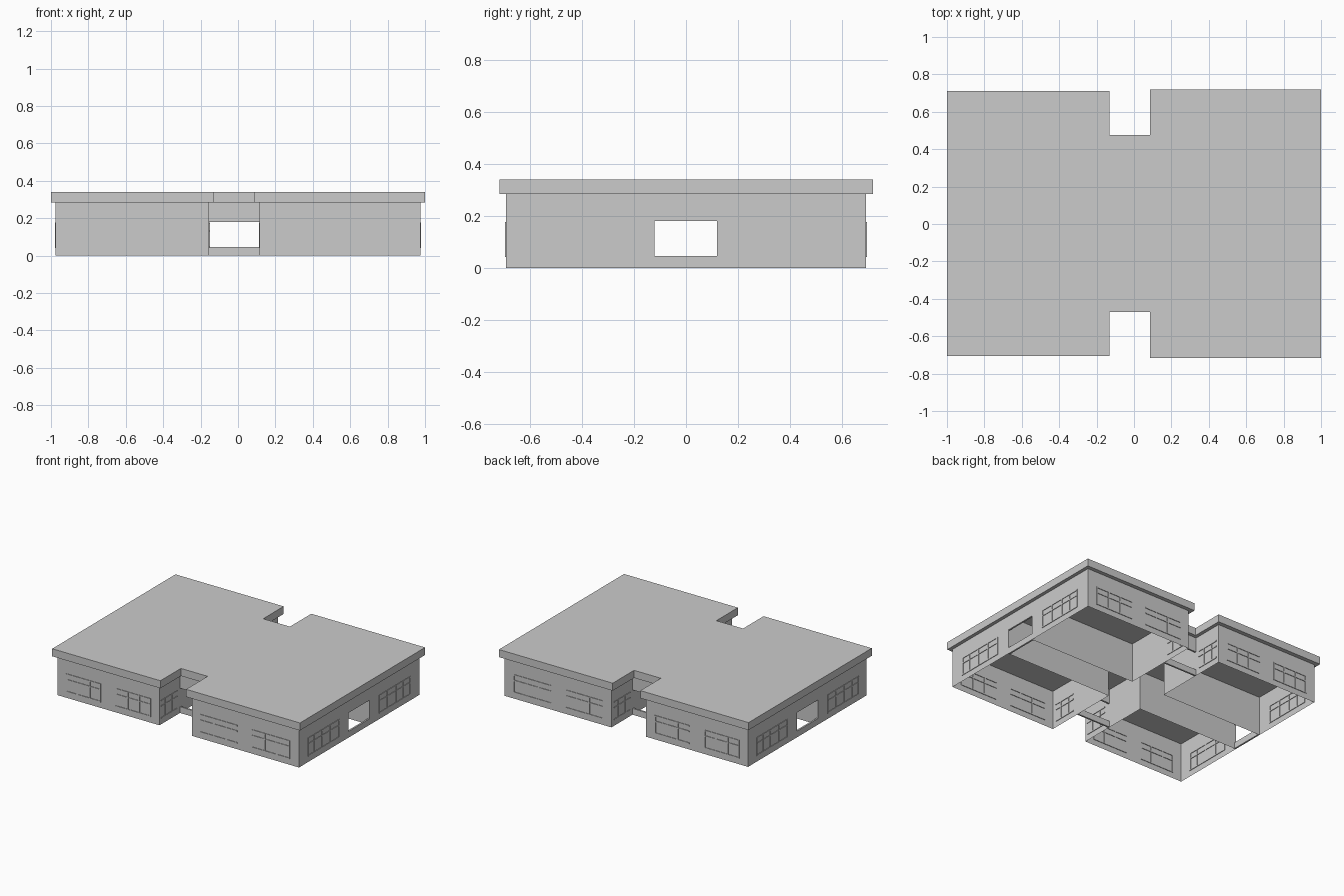
import bpy, bmesh

if "Cube" in bpy.data.objects:
    bpy.data.objects.remove(bpy.data.objects["Cube"])

WALL_TOP, ROOF_TOP = 0.285, 0.34
SILL, HEAD = 0.045, 0.18            # passage openings
XL, XR = -0.155, 0.115              # passage running front to back
YF, YB = -0.122, 0.12               # passage running left to right
OUT_X, OUT_YL, OUT_YR = 0.975, 0.68, 0.692


def make_object(name, bm):
    bmesh.ops.recalc_face_normals(bm, faces=bm.faces)
    mesh = bpy.data.meshes.new(name)
    bm.to_mesh(mesh)
    bm.free()
    obj = bpy.data.objects.new(name, mesh)
    bpy.context.collection.objects.link(obj)
    return obj


def add_box(bm, lo, hi):
    verts = bmesh.ops.create_cube(bm, size=1)["verts"]
    for v in verts:
        for i in range(3):
            v.co[i] = (lo[i] + hi[i]) / 2 + v.co[i] * (hi[i] - lo[i])


def extrude_outline(name, pts, z0, z1, caps):
    bm = bmesh.new()
    low = [bm.verts.new((x, y, z0)) for x, y in pts]
    top = [bm.verts.new((x, y, z1)) for x, y in pts]
    n = len(pts)
    for i in range(n):
        j = (i + 1) % n
        bm.faces.new((low[i], low[j], top[j], top[i]))
    if caps:
        bm.faces.new(low[::-1])
        bm.faces.new(top)
    return make_object(name, bm)


# Roof slab with an entrance notch at front and back
extrude_outline("roof_slab", [
    (-1, -0.705), (-0.13, -0.705), (-0.13, -0.47), (0.085, -0.47),
    (0.085, -0.717), (1, -0.717), (1, 0.72), (0.085, 0.72),
    (0.085, 0.475), (-0.13, 0.475), (-0.13, 0.71), (-1, 0.71),
], WALL_TOP, ROOF_TOP, True)

# Four rooms: thin walls, open underneath, closed above by the roof
for side, xa, xb, oy in (("left", -OUT_X, XL, OUT_YL), ("right", XR, OUT_X, OUT_YR)):
    for end, ya, yb in (("front", -oy, YF), ("back", YB, oy)):
        extrude_outline(f"{end}_{side}_room_walls",
                        [(xa, ya), (xb, ya), (xb, yb), (xa, yb)], 0, WALL_TOP, False)

# Sill and lintel closing each of the four passage ends
T = 0.012
ends = {
    "front": (XL, -0.445, XR, -0.445 + T),
    "back": (XL, 0.45 - T, XR, 0.45),
    "left": (-OUT_X, YF, -OUT_X + T, YB),
    "right": (OUT_X - T, YF, OUT_X, YB),
}
for name, (x0, y0, x1, y1) in ends.items():
    bm = bmesh.new()
    add_box(bm, (x0, y0, 0), (x1, y1, SILL))
    add_box(bm, (x0, y0, HEAD), (x1, y1, WALL_TOP))
    make_object(f"{name}_sill_and_lintel", bm)


# Window glazing bars: rails span a..b, uprights at the given positions
def add_window(bm, axis, plane, a, b, uprights):
    w, d = 0.004, 0.004

    def bar(u0, u1, z0, z1):
        if axis == "x":
            add_box(bm, (u0, plane - d, z0), (u1, plane + d, z1))
        else:
            add_box(bm, (plane - d, u0, z0), (plane + d, u1, z1))
    for z in (0.046, 0.132, 0.172):
        bar(a, b, z - w, z + w)
    for u in uprights:
        bar(u - w, u + w, 0.046, 0.172)


long_windows = [
    (-0.905, -0.625, (-0.901, -0.813, -0.715, -0.629)),
    (-0.505, -0.225, (-0.41, -0.317, -0.229)),
    (0.185, 0.48, (0.293, 0.39)),
    (0.60, 0.902, (0.70, 0.80, 0.898)),
]
for end, s in (("front", -1), ("back", 1)):
    bm = bmesh.new()
    for a, b, ups in long_windows:
        add_window(bm, "x", s * (OUT_YL if a < 0 else OUT_YR), a, b, ups)
    make_object(f"{end}_window_bars", bm)

side_windows = [
    (-0.59, -0.23, (-0.586, -0.517, -0.428, -0.33, -0.234)),
    (0.225, 0.585, (0.229, 0.325, 0.425, 0.505, 0.581)),
]
for side, s in (("left", -1), ("right", 1)):
    bm = bmesh.new()
    for a, b, ups in side_windows:
        add_window(bm, "y", s * OUT_X, a, b, ups)
    make_object(f"{side}_window_bars", bm)

# Small windows facing the entrance recesses
bm = bmesh.new()
for plane in (XL, XR):
    for c in (-0.57, 0.57):
        add_window(bm, "y", plane, c - 0.09, c + 0.09, (c - 0.04, c + 0.04))
make_object("recess_window_bars", bm)
